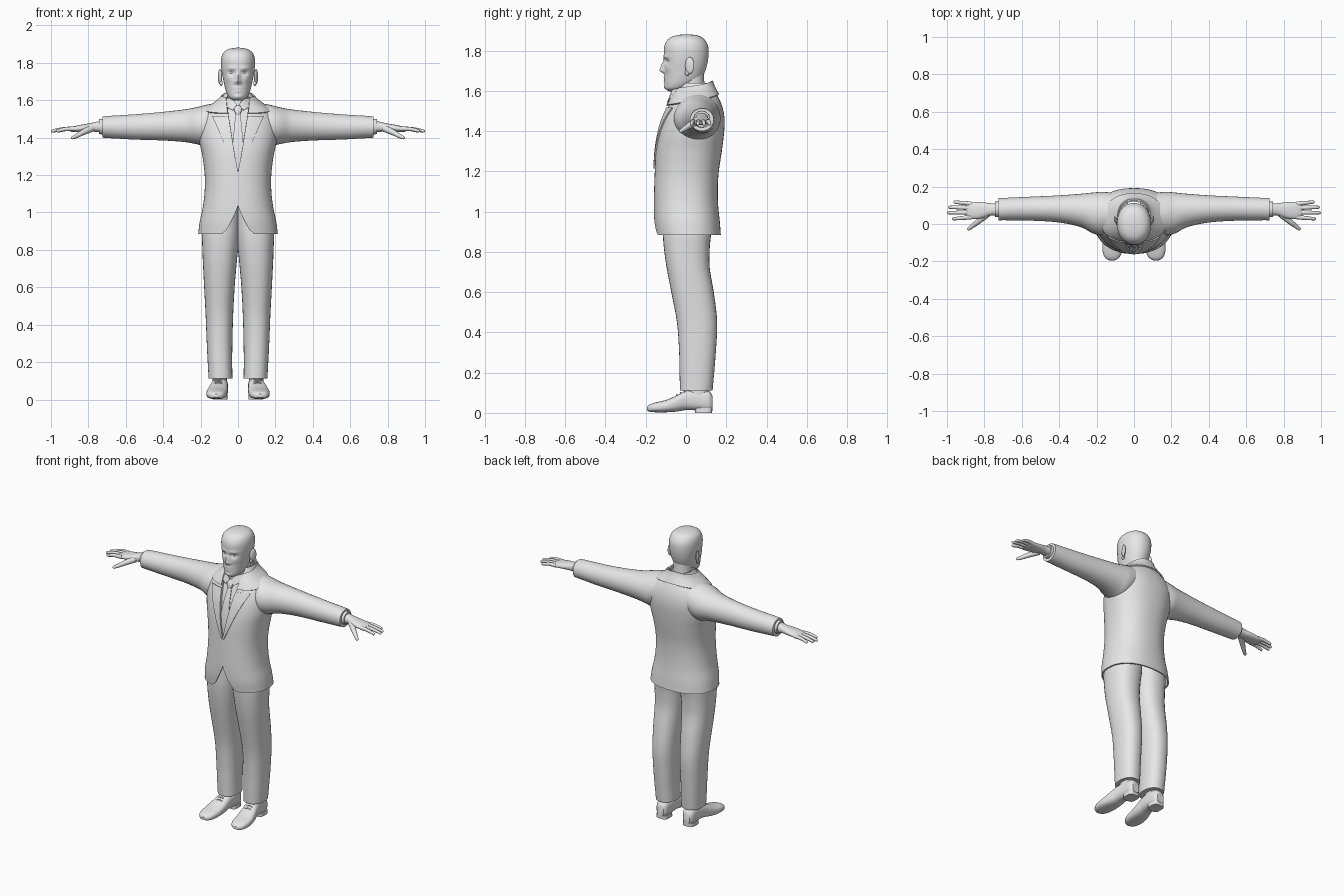
import bpy, bmesh, math
from mathutils import Vector, Matrix

if "Cube" in bpy.data.objects:
    bpy.data.objects.remove(bpy.data.objects["Cube"])

grey = bpy.data.materials.new("plain_grey")
grey.diffuse_color = (0.8, 0.8, 0.8, 1)
grey.use_nodes = True
grey.node_tree.nodes["Principled BSDF"].inputs["Base Color"].default_value = grey.diffuse_color
N = 2.3  # roundness of the jacket cross-section


def curve(table, k):
    """Smooth interpolation of table rows (key, values...) at key k."""
    k = min(max(k, table[0][0]), table[-1][0])
    i = 0
    while i < len(table) - 2 and k > table[i + 1][0]:
        i += 1
    p, q = table[i], table[i + 1]
    o, r = table[max(i - 1, 0)], table[min(i + 2, len(table) - 1)]
    d = q[0] - p[0]
    u = (k - p[0]) / d
    out = []
    for c in range(1, len(p)):
        m0 = (q[c] - o[c]) / (q[0] - o[0]) * d
        m1 = (r[c] - p[c]) / (r[0] - p[0]) * d
        out.append((2*u**3 - 3*u**2 + 1) * p[c] + (u**3 - 2*u**2 + u) * m0
                   + (3*u**2 - 2*u**3) * q[c] + (u**3 - u**2) * m1)
    return out


def power(v, e):
    return math.copysign(abs(v) ** e, v)


def finish(name, bm, mirror=False, thick=0.0, offset=0.0, angle=40):
    bmesh.ops.recalc_face_normals(bm, faces=bm.faces)
    me = bpy.data.meshes.new(name)
    bm.to_mesh(me)
    bm.free()
    me.materials.append(grey)
    ob = bpy.data.objects.new(name, me)
    bpy.context.collection.objects.link(ob)
    for other in bpy.context.selected_objects:
        other.select_set(False)
    ob.select_set(True)
    bpy.context.view_layer.objects.active = ob
    if mirror:
        ob.modifiers.new("mirror", 'MIRROR').use_mirror_merge = False
    if thick:
        m = ob.modifiers.new("solidify", 'SOLIDIFY')
        m.thickness, m.offset = thick, offset
    for m in list(ob.modifiers):
        bpy.ops.object.modifier_apply(modifier=m.name)
    bpy.ops.object.shade_smooth_by_angle(angle=math.radians(angle))
    return ob


def skin(name, rows, closed=True, **kw):
    """Skin rows of points; closed rows get end caps."""
    bm = bmesh.new()
    vs = [[bm.verts.new(p) for p in row] for row in rows]
    n = len(rows[0])
    for a, b in zip(vs, vs[1:]):
        for j in range(n if closed else n - 1):
            j2 = (j + 1) % n
            bm.faces.new((a[j], a[j2], b[j2], b[j]))
    if closed:
        bm.faces.new(vs[0])
        bm.faces.new(vs[-1])
    return finish(name, bm, **kw)


def loft_rows(table, axis='z', n=2.0, seg=32, sub=4):
    """Superellipse rings from rows (key, a_min, a_max, b_min, b_max)."""
    keys = [p[0] + (q[0] - p[0]) * i / sub for p, q in zip(table, table[1:]) for i in range(sub)]
    rows = []
    for k in keys + [table[-1][0]]:
        a0, a1, b0, b1 = curve(table, k)
        row = []
        for j in range(seg):
            t = 2 * math.pi * j / seg
            a = (a0 + a1) / 2 + (a1 - a0) / 2 * power(math.sin(t), 2 / n)
            b = (b0 + b1) / 2 - (b1 - b0) / 2 * power(math.cos(t), 2 / n)
            row.append(Vector({'z': (a, b, k), 'x': (k, a, b), 'y': (a, k, b)}[axis]))
        rows.append(row)
    return rows


def sym(table):
    return [(z, -h, h, f, b) for z, h, f, b in table]


def tube(name, pts, radii, **kw):
    """Tapered round-ended tube along a smooth path."""
    table = [(i, *p, r) for i, (p, r) in enumerate(zip(pts, radii))]
    last = len(pts) - 1
    ts = [last * i / 10 for i in range(10)] + [last * t for t in (.94, .98, 1)]
    rows = []
    for i, t in enumerate(ts):
        x, y, z, r = curve(table, t)
        d = Vector(curve(table, min(t + .05, last))[:3]) - Vector(curve(table, min(t, last - .05) - .05)[:3])
        q = d.to_track_quat('Z', 'Y')
        r *= {11: .75, 12: .3}.get(i, 1)
        rows.append([Vector((x, y, z)) + q @ Vector((r * math.cos(a * math.pi / 6), r * math.sin(a * math.pi / 6), 0))
                     for a in range(12)])
    return skin(name, rows, **kw)


def ball(name, centre, size, turn=0.0, **kw):
    bm = bmesh.new()
    m = Matrix.Translation(centre) @ Matrix.Rotation(turn, 4, 'Z') @ Matrix.Diagonal((*size, 1))
    bmesh.ops.create_uvsphere(bm, u_segments=20, v_segments=12, radius=1, matrix=m)
    return finish(name, bm, **kw)


# jacket body: height, half width, front, back; and the half width of its opening
BODY = [(.885, .213, -.150, .173), (.95, .205, -.158, .168), (1.03, .188, -.16, .16),
        (1.12, .178, -.158, .158), (1.2, .178, -.155, .163), (1.3, .19, -.15, .178),
        (1.38, .207, -.138, .188), (1.45, .212, -.12, .192), (1.5, .205, -.1, .186),
        (1.54, .18, -.083, .174), (1.575, .135, -.066, .158), (1.605, .096, -.05, .142),
        (1.63, .076, -.032, .13), (1.66, .07, -.015, .122)]
OPEN = [(.885, .09), (.905, .064), (.95, .038), (1.0, .014), (1.04, 0), (1.21, 0), (1.3, .016),
        (1.4, .032), (1.5, .048), (1.55, .055), (1.6, .058), (1.66, .055)]


def body(z, a, off=0.0):
    h, f, b = curve(BODY, z)
    return Vector(((h + off) * power(math.sin(a), 2 / N),
                   (f + b) / 2 - ((b - f) / 2 + off) * power(math.cos(a), 2 / N), z))


def angle_at(z, x, off=0.0):
    return math.copysign(math.asin(min(1, abs(x) / (curve(BODY, z)[0] + off)) ** (N / 2)), x)


def front(z, x, off=0.0):
    return body(z, angle_at(z, x, off), off)


def around(z_of, count=64, off=0.0):
    """Row of points round the body from one opening edge to the other."""
    row = []
    for j in range(count + 1):
        t = j / count
        z = z_of(t)
        g = angle_at(z, max(0, curve(OPEN, z)[0]))
        row.append(body(z, g + t * 2 * (math.pi - g), off))
    return row


def patch(name, z0, z1, left, right, off, thick, steps=16, cols=8, **kw):
    """Cloth panel lying on the chest between two edge functions of height."""
    rows = []
    for i in range(steps + 1):
        z = z0 + (z1 - z0) * i / steps
        l, r = left(z), right(z)
        rows.append([front(z, l + (r - l) * j / cols, off) for j in range(cols + 1)])
    return skin(name, rows, closed=False, thick=thick, **kw)


skin("jacket_body", [around(lambda t, i=i: .885 + .755 * i / 48) for i in range(49)],
     closed=False, thick=.008, offset=-1)
sleeve = [(.10, -.035, .165, 1.385, 1.587), (.17, -.06, .172, 1.355, 1.576), (.22, -.05, .168, 1.365, 1.563),
          (.28, -.018, .162, 1.376, 1.552), (.40, .008, .153, 1.385, 1.538), (.55, .018, .146, 1.39, 1.525),
          (.68, .02, .14, 1.397, 1.517), (.725, .02, .138, 1.40, 1.513)]
skin("sleeve", loft_rows(sleeve, 'x'), mirror=True)

# lapels, collar, shirt and tie
LAPEL = [(1.215, .008), (1.3, .045), (1.4, .086), (1.515, .138)]
patch("lapel", 1.215, 1.515, lambda z: curve(OPEN, z)[0], lambda z: curve(LAPEL, z)[0], .004, .007, mirror=True)
wave = lambda t: (1 - math.cos(2 * math.pi * t)) / 2
skin("jacket_collar", [around(lambda t, s=s: (1.53 + .05 * wave(t)) * (1 - s) + (1.615 + .035 * wave(t)) * s, off=.006)
                       for s in (0, .2, .4, .6, .8, 1)], closed=False, thick=.008)
patch("shirt_front", 1.1, 1.59, lambda z: -.085, lambda z: .085, -.013, .003)
TIE = [(1.19, .012), (1.25, .03), (1.35, .028), (1.45, .021), (1.535, .012)]
patch("tie_blade", 1.19, 1.535, lambda z: -curve(TIE, z)[0], lambda z: curve(TIE, z)[0], -.005, .004)
skin("tie_knot", loft_rows(sym([(1.525, .012, -.096, -.07), (1.545, .02, -.094, -.06), (1.568, .024, -.082, -.05),
                                (1.575, .019, -.075, -.05)]), n=2.6, seg=20))
band = loft_rows(sym([(1.55, .073, -.07, .112), (1.58, .069, -.06, .108), (1.61, .066, -.05, .104)]))
for row in band:
    for p in row:
        p.z += .18 * p.y
skin("shirt_collar", band)
for_wing = [[(.004, -.079, 1.578), (.03, -.067, 1.605), (.062, -.03, 1.612)],
            [(.03, -.089, 1.545), (.05, -.079, 1.56), (.073, -.045, 1.575)]]
skin("shirt_collar_wing", for_wing, closed=False, thick=.005, mirror=True)

# trousers
leg = [(.112, .03, .157, -.03, .132), (.2, .031, .162, -.032, .14), (.3, .03, .167, -.034, .148),
       (.45, .026, .173, -.045, .155), (.6, .018, .181, -.073, .138), (.72, .008, .187, -.096, .118),
       (.82, -.002, .191, -.11, .118), (.9, -.01, .192, -.115, .125), (1.05, -.01, .165, -.11, .12)]
skin("trouser_leg", loft_rows(leg, n=2.3), mirror=True)

# shoes: position along y, centre x, half width, underside, top
shoe = [(-.195, .117, .014, .012, .03), (-.182, .117, .036, .006, .041), (-.15, .116, .051, .003, .052),
        (-.1, .113, .056, .003, .064), (-.05, .107, .053, .006, .085), (0, .1, .046, .014, .11),
        (.06, .095, .042, .012, .117), (.115, .095, .037, .01, .108), (.132, .095, .024, .018, .085)]
skin("shoe", loft_rows([(y, c - w, c + w, a, b) for y, c, w, a, b in shoe], 'y', n=2.6), mirror=True)
skin("shoe_heel", loft_rows([(0, .056, .134, .045, .13), (.024, .056, .134, .045, .131)], n=3.5, sub=1), mirror=True)
skin("sock", loft_rows([(.08, .06, .135, .0, .112), (.15, .06, .135, .0, .112)], sub=1), mirror=True)
for i in range(3):
    y = -.045 + .018 * i
    z = .089 + .0095 * i
    tube("shoe_lace", [(.083, y, z - .005), (.104, y, z + .002), (.125, y, z - .005)], [.0035] * 3, mirror=True)

# cuffs and hands
skin("shirt_cuff", loft_rows([(.70, .036, .121, 1.415, 1.503), (.742, .038, .119, 1.419, 1.5)], 'x', sub=1), mirror=True)
palm = [(.73, .078, .033, 1.46, .032), (.77, .078, .033, 1.457, .025), (.81, .074, .042, 1.453, .021),
        (.85, .072, .046, 1.449, .018), (.885, .074, .044, 1.445, .014), (.9, .074, .038, 1.444, .009)]
skin("palm", loft_rows([(x, c - w, c + w, z - h, z + h) for x, c, w, z, h in palm], 'x', n=2.3, seg=24), mirror=True)
for name, y0, y1, tip in (("index_finger", .037, .027, .972), ("middle_finger", .062, .06, 1.0),
                          ("ring_finger", .086, .09, .993), ("little_finger", .108, .118, .965)):
    tube(name, [(.87, y0, 1.447), ((.87 + tip) / 2, (y0 + y1) / 2, 1.446), (tip, y1, 1.434)],
         [.0125, .0105, .008], mirror=True)
tube("thumb", [(.785, .055, 1.449), (.835, .012, 1.425), (.862, -.009, 1.41), (.89, -.031, 1.397)],
     [.02, .015, .012, .008], mirror=True)

# head with the face pushed in and out: x, z, spread x, spread z, depth
skull = [(1.598, .022, -.085, -.03), (1.61, .043, -.1, 0), (1.63, .057, -.105, .04), (1.66, .068, -.105, .075),
         (1.70, .077, -.106, .096), (1.74, .085, -.108, .107), (1.78, .09, -.11, .112), (1.82, .09, -.108, .11),
         (1.85, .081, -.094, .096), (1.868, .063, -.072, .076), (1.877, .04, -.042, .048), (1.881, .01, -.01, .014)]
FACE = [(0, 1.72, .011, .024, -.018), (0, 1.7, .014, .011, -.017), (.014, 1.696, .008, .008, -.006),
        (.036, 1.77, .026, .008, -.006), (.034, 1.747, .019, .012, .013), (0, 1.665, .024, .006, -.007),
        (0, 1.649, .02, .006, -.006), (0, 1.618, .02, .012, -.006), (.046, 1.712, .02, .018, -.004)]
head = loft_rows(sym(skull), n=2.15, seg=80, sub=5)
for row in head:
    for p in row:
        if p.y < -.03:
            p.y += sum(d * math.exp(-((abs(p.x) - x) / sx) ** 2 - ((p.z - z) / sz) ** 2) for x, z, sx, sz, d in FACE)
skin("head", head, angle=60)
skin("neck", loft_rows(sym([(1.54, .068, -.05, .105), (1.6, .06, -.04, .095), (1.66, .058, -.035, .09),
                            (1.73, .058, -.03, .088)])))
ball("eye", (.034, -.079, 1.747), (.014, .013, .011), mirror=True)
ball("ear", (.096, .018, 1.726), (.009, .024, .042), -.35, mirror=True)
ball("ear_lobe", (.09, .006, 1.69), (.008, .012, .014), mirror=True)
